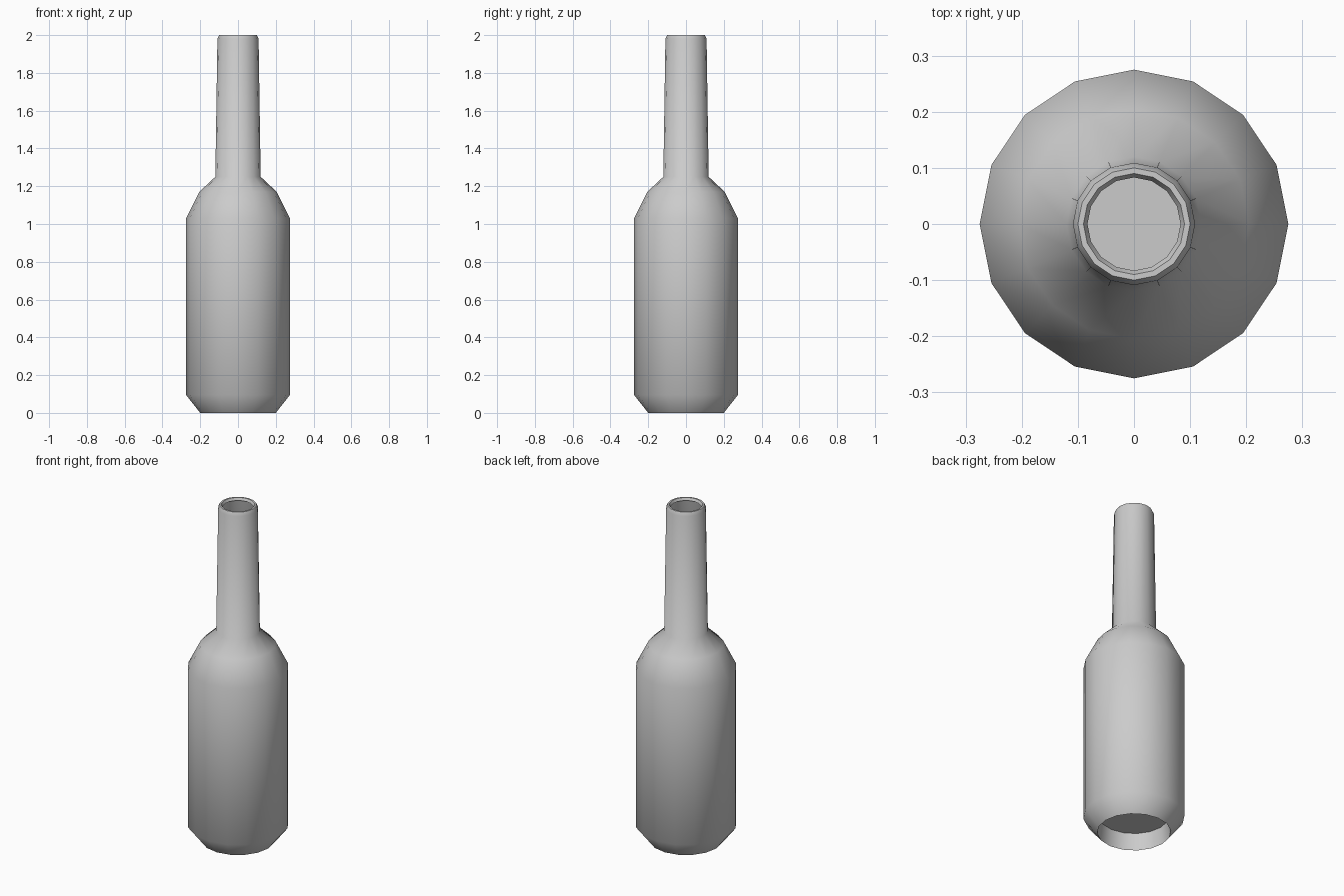
import bpy, bmesh, math

if "Cube" in bpy.data.objects:
    bpy.data.objects.remove(bpy.data.objects["Cube"])

SIDES = 16

# (radius, height) from the recessed base, around the outside, to the inner lip
PROFILE = [
    (0.19, 0.10), (0.20, 0.0),                    # hollow under the base
    (0.275, 0.095), (0.275, 1.03),                # body
    (0.205, 1.17), (0.12, 1.25),                  # shoulder
    (0.109, 1.98), (0.10, 2.0),                   # neck and rim
    (0.09, 2.0), (0.083, 1.985),                  # inner lip
]


def lathe(name, profile, sides):
    bm = bmesh.new()
    rings = []
    for r, z in profile:
        rings.append([bm.verts.new((r * math.cos(2 * math.pi * i / sides),
                                    r * math.sin(2 * math.pi * i / sides), z))
                      for i in range(sides)])
    for low, high in zip(rings, rings[1:]):
        for i in range(sides):
            j = (i + 1) % sides
            bm.faces.new((low[i], low[j], high[j], high[i]))
    # cap of the base recess
    bm.faces.new(list(reversed(rings[0])))
    mesh = bpy.data.meshes.new(name)
    bm.to_mesh(mesh)
    bm.free()
    obj = bpy.data.objects.new(name, mesh)
    bpy.context.collection.objects.link(obj)
    return obj


bottle = lathe("bottle", PROFILE, SIDES)

# smooth sides, crisp base edges
bpy.context.view_layer.objects.active = bottle
bottle.select_set(True)
bpy.ops.object.shade_smooth_by_angle(angle=math.radians(60))
